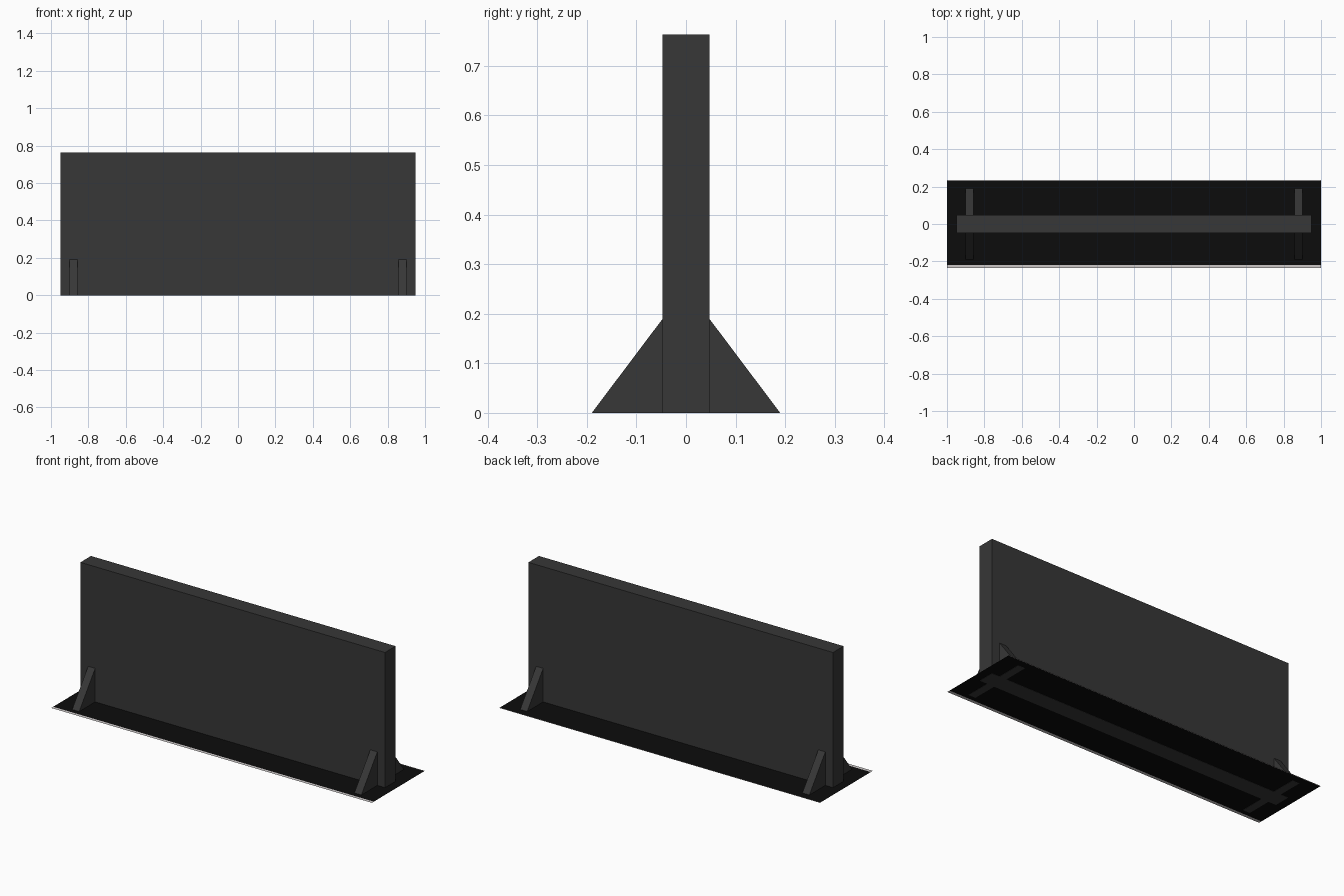
import bpy, bmesh

if "Cube" in bpy.data.objects:
    bpy.data.objects.remove(bpy.data.objects["Cube"])


def material(name, r, g, b):
    m = bpy.data.materials.new(name)
    m.diffuse_color = (r, g, b, 1)
    m.use_nodes = True
    m.node_tree.nodes["Principled BSDF"].inputs["Base Color"].default_value = m.diffuse_color
    return m


CHARCOAL = material("charcoal", 0.038, 0.038, 0.038)
BLACK = material("near_black", 0.0036, 0.0036, 0.0036)
PALE = material("pale_grey", 0.62, 0.59, 0.59)


def add_object(name, bm, *mats):
    mesh = bpy.data.meshes.new(name)
    bm.to_mesh(mesh)
    bm.free()
    for m in mats:
        mesh.materials.append(m)
    ob = bpy.data.objects.new(name, mesh)
    bpy.context.collection.objects.link(ob)
    return ob


def extrude_profile(name, points, x0, x1, mat):
    """Prism from a (y, z) profile, running from x0 to x1."""
    bm = bmesh.new()
    face = bm.faces.new([bm.verts.new((x0, y, z)) for y, z in points])
    ext = bmesh.ops.extrude_face_region(bm, geom=[face])
    moved = [v for v in ext["geom"] if isinstance(v, bmesh.types.BMVert)]
    bmesh.ops.translate(bm, vec=(x1 - x0, 0, 0), verts=moved)
    bmesh.ops.recalc_face_normals(bm, faces=bm.faces)
    return add_object(name, bm, mat)


# Upright panel
T, H = 0.047, 0.763
extrude_profile("panel", [(-T, 0), (T, 0), (T, H), (-T, H)], -0.95, 0.95, CHARCOAL)

# Triangular braces on both faces, near each end
for side, sx in (("left", -1), ("right", 1)):
    for face, sy in (("front", -1), ("back", 1)):
        extrude_profile(f"{face}_{side}_brace",
                        [(sy * T, 0), (sy * 0.19, 0), (sy * T, 0.19)],
                        sx * 0.858, sx * 0.902, CHARCOAL)

# Flat base sheet with a pale strip along each long edge,
# lifted a hair so the panel's underside shows through it
bm = bmesh.new()
rows = [[bm.verts.new((x, y, 0.001)) for x in (-1, 1)]
        for y in (-0.236, -0.218, 0.231, 0.236)]
for i, (a, b) in enumerate(zip(rows, rows[1:])):
    f = bm.faces.new((a[0], a[1], b[1], b[0]))
    f.material_index = 0 if i == 1 else 1
add_object("base_sheet", bm, BLACK, PALE)
